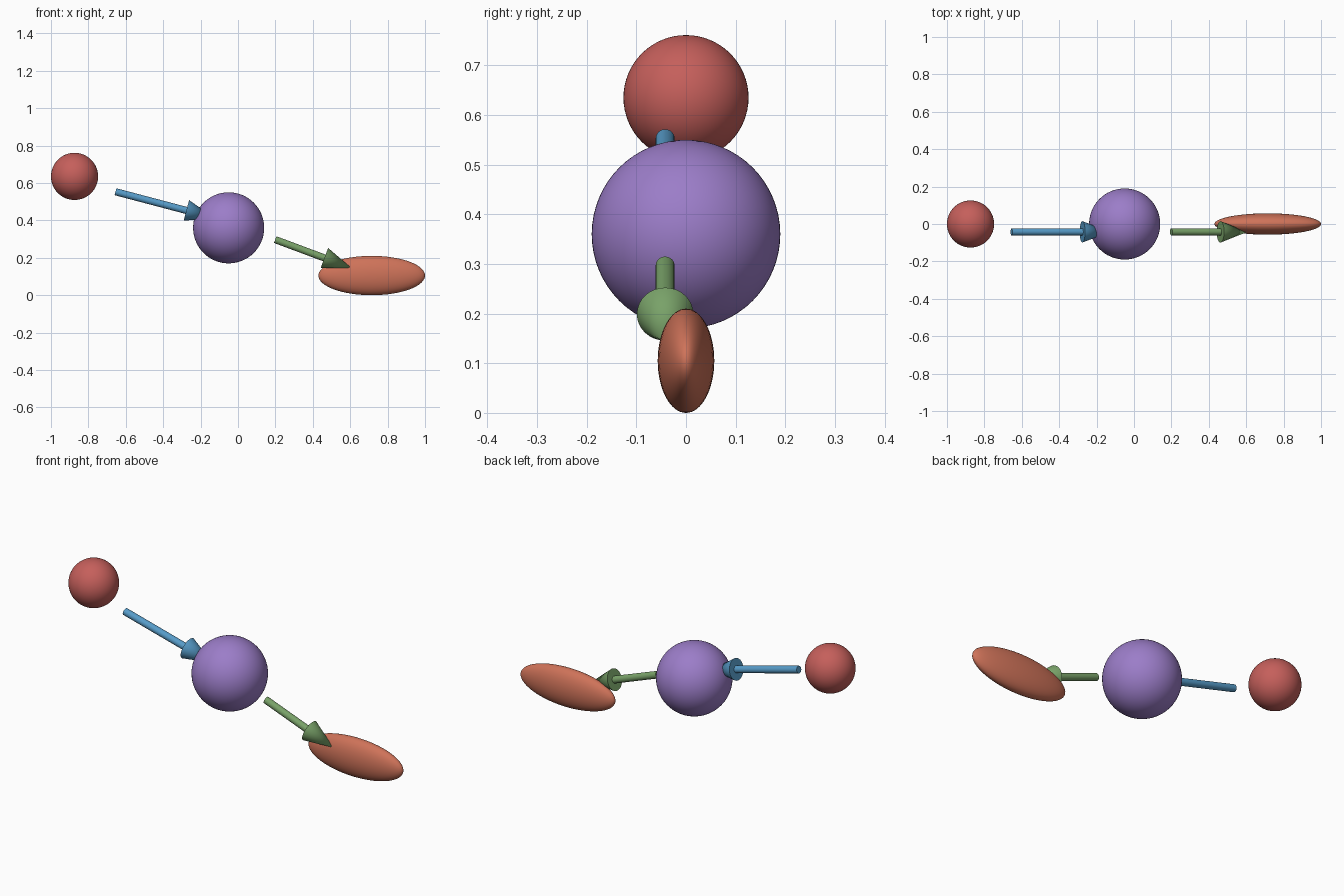
import bpy
import math
from mathutils import Vector

if "Cube" in bpy.data.objects:
    bpy.data.objects.remove(bpy.data.objects["Cube"], do_unlink=True)


def material(name, rgb):
    mat = bpy.data.materials.new(name)
    mat.use_nodes = True
    colour = (*rgb, 1)
    mat.diffuse_color = colour
    mat.node_tree.nodes["Principled BSDF"].inputs["Base Color"].default_value = colour
    return mat


def finish(name, mat):
    obj = bpy.context.object
    obj.name = name
    obj.data.materials.append(mat)
    bpy.ops.object.transform_apply(location=False, rotation=False, scale=True)
    bpy.ops.object.shade_smooth_by_angle(angle=math.radians(35))
    return obj


def ellipsoid(name, centre, radii, mat):
    bpy.ops.mesh.primitive_uv_sphere_add(segments=64, ring_count=32, radius=1, location=centre)
    bpy.context.object.scale = radii
    return finish(name, mat)


def arrow(name, tail, neck, mat, shaft_radius=0.019, head_radius=0.057, head_length=0.155):
    """Round shaft from tail to neck, with a cone carrying on in the same direction."""
    tail, neck = Vector(tail), Vector(neck)
    axis = neck - tail
    turn = axis.to_track_quat('Z', 'Y').to_euler()
    bpy.ops.mesh.primitive_cylinder_add(vertices=32, radius=shaft_radius, depth=axis.length,
                                        location=(tail + neck) / 2, rotation=turn)
    finish(name + "_shaft", mat)
    bpy.ops.mesh.primitive_cone_add(vertices=32, radius1=head_radius, radius2=0, depth=head_length,
                                    location=neck + axis.normalized() * head_length / 2,
                                    rotation=turn)
    finish(name + "_head", mat)


red = material("red", (0.56, 0.115, 0.105))
purple = material("purple", (0.33, 0.205, 0.58))
orange = material("orange", (0.62, 0.17, 0.10))
blue = material("blue", (0.095, 0.33, 0.58))
green = material("green", (0.19, 0.36, 0.14))

# Bodies
ellipsoid("small_sphere", (-0.874, 0, 0.635), (0.126,) * 3, red)
ellipsoid("large_sphere", (-0.05, 0, 0.36), (0.19,) * 3, purple)
ellipsoid("flat_ellipsoid", (0.715, 0, 0.105), (0.285, 0.057, 0.105), orange)

# Arrows between the bodies, set slightly forward
arrow("upper_arrow", (-0.655, -0.042, 0.553), (-0.276, -0.042, 0.453), blue)
arrow("lower_arrow", (0.199, -0.042, 0.297), (0.462, -0.042, 0.199), green)
